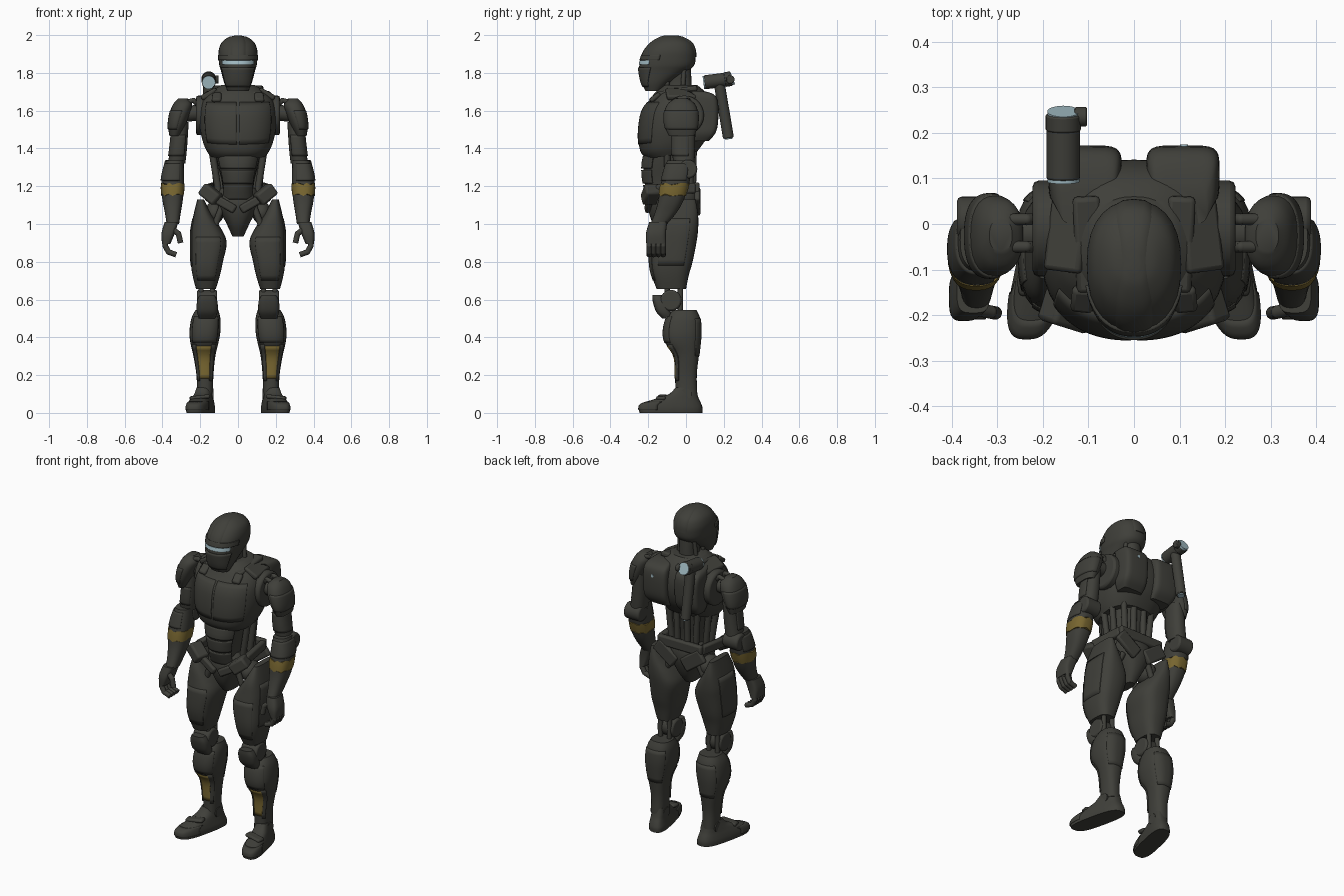
import bpy, bmesh, math
from mathutils import Vector, Matrix


def material(name, rgb):
    m = bpy.data.materials.new(name)
    m.diffuse_color = (*rgb, 1)
    return m


DARK = material("dark_olive_armor", (0.05, 0.05, 0.042))
GOLD = material("worn_gold", (0.19, 0.135, 0.03))
GLOW = material("pale_blue_lens", (0.36, 0.5, 0.55))


def finish(name, bm, mat, mirror=False, bevel=0, thick=0):
    me = bpy.data.meshes.new(name)
    bm.to_mesh(me)
    bm.free()
    ob = bpy.data.objects.new(name, me)
    bpy.context.collection.objects.link(ob)
    me.materials.append(mat)
    if thick:
        s = ob.modifiers.new("thickness", 'SOLIDIFY')
        s.thickness, s.offset = thick, -1
    if bevel:
        b = ob.modifiers.new("bevel", 'BEVEL')
        b.width, b.segments = bevel, 2
    if mirror:
        m = ob.modifiers.new("mirror", 'MIRROR')
        m.use_mirror_merge = False
    return ob


# Rings are (x, y_front, y_back, z, half_width, slope), listed bottom to top.
def dense(rings, k=4):
    r = [tuple(q) + (0,) * (6 - len(q)) for q in rings]
    out = []
    for i in range(len(r) - 1):
        p0, p1, p2, p3 = r[max(i - 1, 0)], r[i], r[i + 1], r[min(i + 2, len(r) - 1)]
        for s in range(k):
            t = s / k
            out.append([0.5 * (2 * b + (c - a) * t + (2 * a - 5 * b + 4 * c - d) * t * t
                               + (3 * b - a - 3 * c + d) * t ** 3)
                        for a, b, c, d in zip(p0, p1, p2, p3)])
    return out + [list(r[-1])]


def at_height(rows, z):
    for a, b in zip(rows, rows[1:]):
        if a[3] <= z <= b[3]:
            t = (z - a[3]) / max(b[3] - a[3], 1e-6)
            return [u + (v - u) * t for u, v in zip(a, b)]
    return rows[-1] if z > rows[-1][3] else rows[0]


def skin(rows, power, a0, a1, n, off=0, warp=None):
    bm, grid = bmesh.new(), []
    closed = a1 - a0 > 359
    for x, yf, yb, z, rx, sl in rows:
        cy, ry, line = (yf + yb) / 2, (yb - yf) / 2 + off, []
        for i in range(n if closed else n + 1):
            a = math.radians(a0 + (a1 - a0) * i / n)
            c, s = math.cos(a), math.sin(a)
            px = x + (rx + off) * math.copysign(abs(c) ** (2 / power), c)
            py = cy + ry * math.copysign(abs(s) ** (2 / power), s)
            co = Vector((px, py, z + sl * (py - cy)))
            line.append(bm.verts.new(warp(co) if warp else co))
        grid.append(line)
    for lo, hi in zip(grid, grid[1:]):
        for i in range(n):
            j = (i + 1) % len(lo)
            bm.faces.new((lo[i], lo[j], hi[j], hi[i]))
    if closed:
        bm.faces.new(grid[0][::-1])
        bm.faces.new(grid[-1])
    return bm


def loft(name, rings, mirror=False, power=2.3, mat=DARK, n=28, warp=None):
    return finish(name, skin(dense(rings), power, 0, 360, n, 0, warp), mat, mirror)


# Plate lying on a lofted part; angle -90 faces the front, 0 faces +x
def plate(name, rings, z0, z1, a0, a1, off=.006, mirror=False, power=2.3, mat=DARK, warp=None):
    d = dense(rings)
    rows = [at_height(d, z0 + (z1 - z0) * i / 8) for i in range(9)]
    return finish(name, skin(rows, power, a0, a1, 28, off, warp), mat, mirror,
                  thick=0 if a1 - a0 > 359 else .01)


def rods(name, chains, r, mirror=False, mat=DARK, seg=14, bevel=0):
    bm = bmesh.new()
    for pts in chains:
        for p, q in zip(pts, pts[1:]):
            p, q = Vector(p), Vector(q)
            m = Matrix.Translation((p + q) / 2) @ (q - p).to_track_quat('Z', 'Y').to_matrix().to_4x4()
            bmesh.ops.create_cone(bm, cap_ends=True, segments=seg, radius1=r, radius2=r,
                                  depth=(q - p).length, matrix=m)
        for p in pts[1:-1]:
            bmesh.ops.create_uvsphere(bm, u_segments=12, v_segments=8, radius=r,
                                      matrix=Matrix.Translation(p))
    return finish(name, bm, mat, mirror, bevel)


def beam(name, p, q, depth, height, mirror=False, bevel=.01):
    p, q = Vector(p), Vector(q)
    m = Matrix.Translation((p + q) / 2) @ (q - p).to_track_quat('X', 'Z').to_matrix().to_4x4()
    bm = bmesh.new()
    bmesh.ops.create_cube(bm, size=1, matrix=m @ Matrix.Diagonal(((q - p).length, depth, height, 1)))
    return finish(name, bm, DARK, mirror, bevel)


def ball(name, c, r, mirror=False):
    bm = bmesh.new()
    bmesh.ops.create_uvsphere(bm, u_segments=24, v_segments=14, radius=1,
                              matrix=Matrix.Translation(c) @ Matrix.Diagonal((*r, 1)))
    return finish(name, bm, DARK, mirror)


# Helmet, crest, face guard and visor
head = [(0, -.215, -.13, 1.705, .056), (0, -.235, -.08, 1.75, .074), (0, -.247, .01, 1.81, .09),
        (0, -.247, .043, 1.84, .099), (0, -.237, .051, 1.88, .103), (0, -.218, .048, 1.92, .102),
        (0, -.182, .028, 1.96, .087), (0, -.135, -.02, 1.988, .052), (0, -.1, -.06, 1.996, .02)]
loft("helmet", head)
loft("helmet_crest", [(0, f - .004, b + .004, z + .003, w * .62) for x, f, b, z, w in head[4:]], power=3)
plate("face_guard", head, 1.725, 1.828, -150, -30)
plate("brow", head, 1.868, 1.895, -165, -15)
plate("visor", head, 1.845, 1.866, -142, -38, .004, mat=GLOW)

# Neck and collar
loft("neck", [(0, -.11, .03, 1.66, .065), (0, -.1, .03, 1.74, .05), (0, -.11, .025, 1.83, .055)])
rods("neck_piston", [[(.05, -.1, 1.69), (.04, -.1, 1.8)], [(.062, -.02, 1.68), (.05, -.01, 1.82)]], .012, True)
beam("shoulder_strap", (.095, -.15, 1.685), (.105, .06, 1.72), .06, .03, True)
beam("shoulder_slope", (.105, -.03, 1.71), (.185, -.02, 1.665), .16, .03, True)
beam("collar_clip", (.115, -.19, 1.65), (.11, -.14, 1.69), .05, .025, True)

# Chest shell, breast plates, side sockets and back packs
chest = [(0, -.205, .06, 1.365, .15, .15), (0, -.237, .09, 1.4, .172, .15), (0, -.25, .12, 1.45, .19, .12),
         (0, -.25, .138, 1.52, .203, .06), (0, -.233, .14, 1.60, .202), (0, -.19, .125, 1.66, .185),
         (0, -.16, .1, 1.70, .145), (0, -.12, .06, 1.735, .09)]
loft("chest", chest, power=2.4, n=40)
plate("breast_plate", chest, 1.445, 1.645, -89, -35, .004, True, 2.4)
rods("shoulder_socket", [[(.17, -.01, 1.575), (.222, -.01, 1.575)]], .105, True, seg=28, bevel=.012)
loft("back_pack", [(.1, .04, .12, 1.44, .065), (.107, .04, .155, 1.48, .078), (.107, .04, .17, 1.54, .08),
                   (.107, .04, .169, 1.65, .08), (.107, .03, .14, 1.69, .072), (.105, .0, .08, 1.705, .055)],
     True, 5)
rods("back_lamp", [[(.11, .16, 1.63), (.11, .174, 1.63)]], .009, mat=GLOW)

# Abdomen with overlapping plates and side pistons
belly = [(0, -.17, .03, 1.08, .09), (0, -.195, .02, 1.14, .082), (0, -.22, .02, 1.22, .085),
         (0, -.225, .035, 1.32, .108), (0, -.2, .05, 1.42, .13)]
loft("abdomen", belly)
for i, (z0, z1) in enumerate([(1.13, 1.205), (1.215, 1.285), (1.295, 1.36)]):
    plate(f"belly_plate_{i + 1}", belly, z0, z1, -145, -35, .011)
rods("waist_piston", [[(.14, -.1, 1.4), (.1, -.1, 1.15)], [(.135, -.03, 1.4), (.105, -.04, 1.15)],
                      [(.1, .03, 1.41), (.08, .02, 1.16)], [(.035, .04, 1.42), (.035, .035, 1.16)]], .018, True)

# Pelvis, belt and hip pads
loft("pelvis", [(0, -.13, -.01, .935, .03), (0, -.175, .035, 1.0, .06), (0, -.2, .065, 1.08, .1),
                (0, -.195, .07, 1.14, .115), (0, -.16, .06, 1.19, .1)], power=2.6)
beam("front_belt", (.015, -.205, 1.075), (.12, -.19, 1.135), .03, .045, True)
beam("hip_pad", (.105, -.2, 1.125), (.185, -.175, 1.19), .08, .07, True, .012)
beam("side_belt", (.165, -.16, 1.18), (.14, .05, 1.19), .035, .055, True)
beam("back_belt", (-.15, .055, 1.19), (.15, .055, 1.19), .035, .06)
beam("back_hip_wing", (.155, .06, 1.165), (.03, .062, 1.075), .03, .085, True)
ball("hip_joint", (.125, -.05, 1.06), (.05, .07, .06), True)
rods("hip_piston", [[(.085, -.13, 1.09), (.135, -.13, .96)], [(.09, .01, 1.08), (.15, 0, .95)]], .017, True)

# Thighs
thigh = [(.17, -.155, 0, .655, .052), (.168, -.183, .015, .73, .073), (.165, -.195, .035, .8, .085),
         (.156, -.192, .055, .9, .096), (.168, -.182, .064, .97, .082), (.187, -.165, .064, 1.05, .048),
         (.198, -.12, .05, 1.13, .018)]
loft("thigh", thigh, True, 2.8)
plate("thigh_front_plate", thigh, .7, .93, -125, -55, .003, True, 2.8)
plate("thigh_side_plate", thigh, .78, 1.03, -28, 30, .003, True, 2.8)

# Knees
rods("knee_joint", [[(.11, -.08, .595), (.218, -.08, .595)]], .056, True, seg=24, bevel=.01)
loft("kneecap", [(.163, -.125, -.07, .5, .042), (.163, -.158, -.08, .535, .055), (.163, -.176, -.1, .59, .054),
                 (.163, -.178, -.13, .625, .038)], True, 3)
rods("knee_rod", [[(x, y, .7), (x, y, .5)] for x in (.135, .195) for y in (-.1, -.03)], .014, True)

# Shins with recessed gold front inlay between dark rails
shin = [(.175, -.056, .06, .1, .042), (.175, -.058, .057, .2, .045), (.178, -.064, .068, .3, .058),
        (.178, -.11, .076, .37, .074), (.175, -.12, .08, .43, .082), (.17, -.105, .075, .5, .077),
        (.165, -.07, .055, .545, .06)]
loft("shin", shin, True, 2.5)
plate("shin_upper_guard", shin, .37, .51, -140, -40, .004, True, 2.5)
plate("shin_inlay", shin, .183, .352, -115, -59, .003, True, 2.5, GOLD)
plate("shin_rail_outer", shin, .17, .36, -59, -35, .006, True, 2.5)
plate("shin_rail_inner", shin, .17, .36, -140, -115, .006, True, 2.5)
plate("calf_plate", shin, .3, .5, 40, 140, .003, True, 2.5)

# Feet, turned slightly outward
turn = lambda c: Vector((c.x - .22 * c.y, c.y, c.z))
foot = [(.18, -.245, .087, 0, .058), (.18, -.25, .088, .025, .059), (.18, -.235, .08, .05, .055),
        (.179, -.16, .068, .075, .049), (.178, -.09, .06, .1, .044), (.177, -.055, .052, .135, .037)]
loft("foot", foot, True, 3, warp=turn)
plate("toe_cap", foot, .015, .06, -165, -15, .003, True, 3, warp=turn)
beam("instep_strap", (.15, -.12, .088), (.255, -.135, .076), .05, .022, True)
rods("ankle", [[(.13, 0, .1), (.222, 0, .1)]], .03, True)

# Shoulders and upper arms
rods("shoulder_axle", [[(.2, -.02, 1.59), (.31, -.02, 1.58)]], .042, True)
rods("shoulder_hose", [[(.21, y, 1.63), (.235, y, 1.655), (.27, y, 1.645)] for y in (-.05, .01)], .013, True)
cap = [(.335, -.09, .045, 1.465, .028), (.325, -.113, .062, 1.52, .045), (.308, -.116, .064, 1.585, .054),
       (.293, -.098, .048, 1.635, .05), (.292, -.06, .01, 1.664, .025)]
loft("shoulder_cap", cap, True, 2.4)
plate("shoulder_rim", cap, 1.5, 1.6, -95, 95, .003, True, 2.4)
arm = [(.325, -.065, .045, 1.32, .046), (.315, -.075, .048, 1.4, .045), (.303, -.07, .05, 1.54, .042)]
loft("upper_arm", arm, True)
plate("upper_arm_plate", arm, 1.36, 1.47, -130, 20, .005, True)
rods("elbow", [[(.285, .01, 1.29), (.388, .01, 1.29)]], .05, True, seg=20, bevel=.01)

# Forearms with gold bands
fore = [(.345, -.188, -.1, 1.0, .033), (.345, -.165, -.05, 1.06, .042), (.346, -.148, -.015, 1.12, .053),
        (.346, -.138, .01, 1.19, .06), (.343, -.122, .025, 1.26, .058), (.335, -.1, .03, 1.335, .046)]
loft("forearm", fore, True, 2.5)
jag = lambda c: Vector((c.x, c.y, c.z + .006 * math.sin(130 * c.x + 60 * c.y)))
plate("forearm_band", fore, 1.154, 1.212, 0, 360, .003, True, 2.5, GOLD, jag)
plate("forearm_plate", fore, 1.23, 1.32, -120, 40, .005, True, 2.5)

# Hands
loft("palm", [(.38, -.21, -.106, .895, .022), (.37, -.212, -.106, .95, .035), (.352, -.195, -.1, 1.01, .036)],
     True, 3.5)
rods("fingers", [[(.383, y, .92), (.386, y, .885), (.368, y, .852), (.327, y, .837)]
                 for y in (-.195, -.171, -.146, -.121)], .0145, True)
rods("thumb", [[(.35, -.185, .975), (.315, -.193, .948), (.304, -.195, .9)]], .015, True)

# Shoulder lamp on its back-mounted tube
X = -.155
rods("lamp_body", [[(X, .098, 1.75), (X, .238, 1.768)]], .037, seg=24, bevel=.005)
rods("lamp_rim", [[(X, .205, 1.764), (X, .24, 1.77)]], .039, seg=24, bevel=.004)
rods("lamp_lenses", [[(X, .092, 1.749), (X, .1, 1.75)], [(X, .231, 1.767), (X, .247, 1.773)]], .035,
     mat=GLOW, seg=24)
rods("lamp_tube", [[(X, .175, 1.75), (X, .225, 1.455)]], .029, seg=20, bevel=.005)
rods("tube_end_lens", [[(X, .225, 1.456), (X, .226, 1.449)]], .02, mat=GLOW)
rods("lamp_knob", [[(-.13, .235, 1.765), (-.103, .235, 1.765)]], .022, bevel=.004)
beam("lamp_bracket", (X, .1, 1.62), (X, .2, 1.62), .03, .04)

# Smooth shading with sharp creases
for ob in bpy.data.objects:
    ob.select_set(True)
    bpy.context.view_layer.objects.active = ob
bpy.ops.object.shade_smooth_by_angle(angle=math.radians(35))
